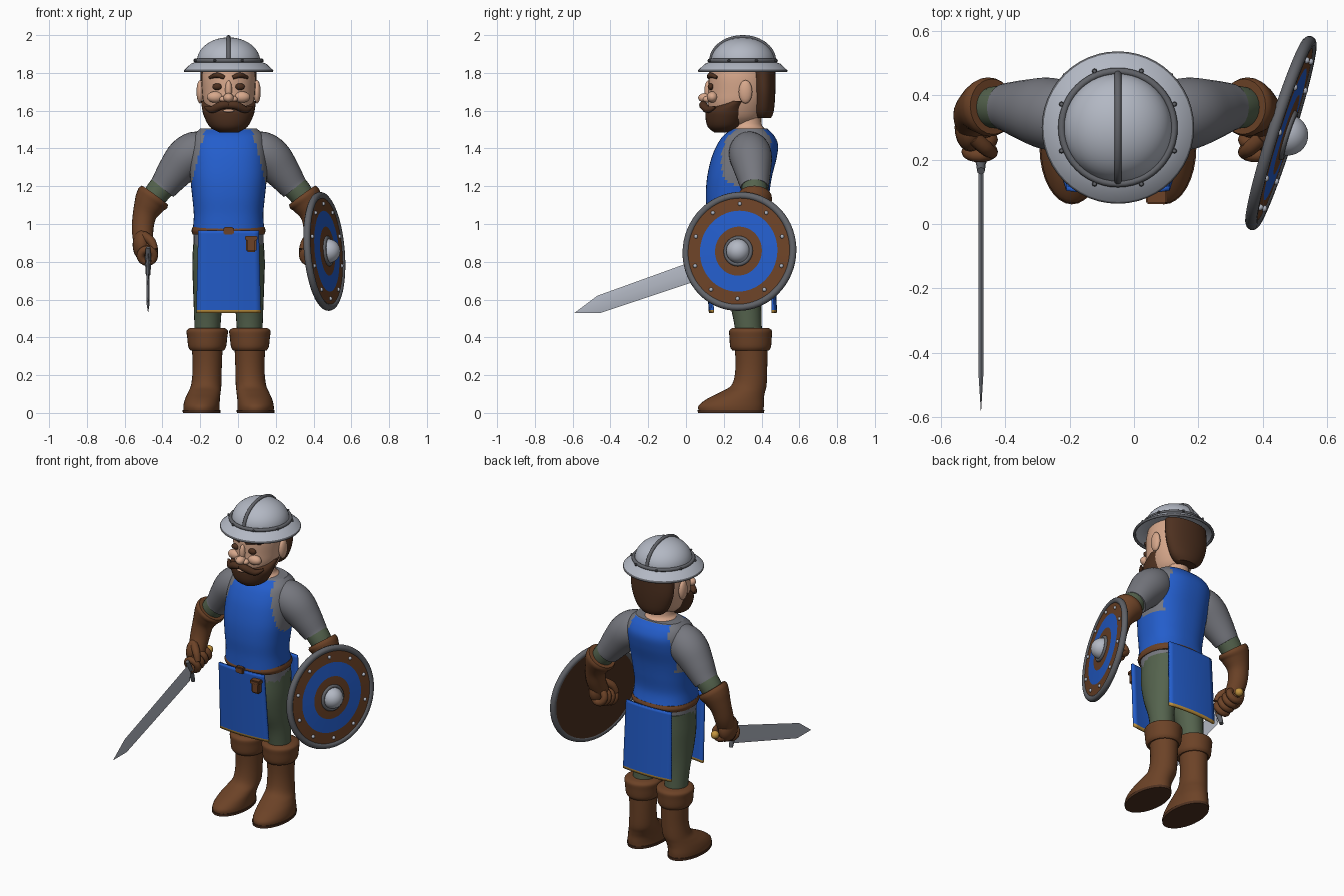
import bpy, bmesh
from math import sin, cos, pi, tau
from mathutils import Vector, Matrix

cube = bpy.data.objects.get("Cube")
if cube:
    bpy.data.objects.remove(cube)

CX = -.05   # centre line of the body
made = []


def material(name, r, g, b):
    m = bpy.data.materials.new(name)
    m.use_nodes = True
    m.diffuse_color = (r, g, b, 1)
    m.node_tree.nodes["Principled BSDF"].inputs["Base Color"].default_value = (r, g, b, 1)
    return m


BLUE = material("blue cloth", .017, .11, .6)
BROWN = material("brown leather", .15, .055, .02)
HAIR = material("dark brown", .075, .03, .014)
SKIN = material("skin", .68, .39, .26)
MAIL = material("grey mail", .18, .185, .21)
STEEL = material("pale steel", .45, .48, .55)
IRON = material("dark iron", .12, .125, .14)
GREEN = material("green cloth", .09, .125, .075)
GOLD = material("gold", .55, .3, .05)


def finish(name, bm, mats):
    bmesh.ops.recalc_face_normals(bm, faces=bm.faces[:])
    mesh = bpy.data.meshes.new(name)
    bm.to_mesh(mesh)
    bm.free()
    for m in mats:
        mesh.materials.append(m)
    ob = bpy.data.objects.new(name, mesh)
    bpy.context.collection.objects.link(ob)
    made.append(ob)
    return ob


def smooth_path(rows, k):
    """Catmull-Rom interpolation of equal-length rows."""
    out = []
    for i in range(len(rows) - 1):
        a, b, c, d = (rows[min(max(j, 0), len(rows) - 1)] for j in range(i - 1, i + 3))
        for s in range(k):
            t = s / k
            out.append([q + t * (r - p + t * (2*p - 5*q + 4*r - e + t * (3*(q - r) + e - p))) / 2
                        for p, q, r, e in zip(a, b, c, d)])
    return out + [list(rows[-1])]


def tube(name, pts, mat, n=24, k=4, flat=False, p=2, ref=(0, 1, 0), rule=None):
    """Loft of (super)ellipses; each point is x, y, z, radius a, radius b."""
    pts = smooth_path(pts, k)
    bm, rings = bmesh.new(), []
    for i, (x, y, z, a, b) in enumerate(pts):
        w = Vector(pts[min(i + 1, len(pts) - 1)][:3]) - Vector(pts[max(i - 1, 0)][:3])
        w = Vector((0, 0, 1)) if flat else w.normalized()
        u = Vector(ref).cross(w).normalized()
        v = w.cross(u)
        ring = []
        for j in range(n):
            c, s = cos(tau * j / n), sin(tau * j / n)
            c, s = (abs(c) ** (2/p) * (1 if c > 0 else -1), abs(s) ** (2/p) * (1 if s > 0 else -1))
            ring.append(bm.verts.new(Vector((x, y, z)) + u * a * c + v * b * s))
        rings.append(ring)
    for lo, hi in zip(rings, rings[1:]):
        for j in range(n):
            bm.faces.new((lo[j], lo[j - 1], hi[j - 1], hi[j]))
    bm.faces.new(rings[0])
    bm.faces.new(rings[-1])
    mats = mat if isinstance(mat, list) else [mat]
    if rule:
        for f in bm.faces:
            f.material_index = rule(f.calc_center_median())
    return finish(name, bm, mats)


def stack(name, rows, mat, **kw):
    """Horizontal slices given as z, half width, front y, back y."""
    return tube(name, [(CX, (f + b) / 2, z, h, (b - f) / 2) for z, h, f, b in rows], mat, flat=True, **kw)


def revolve(name, profile, mats, M, n=48):
    """Turn a radius/height profile about M's z axis, one material per segment."""
    bm = bmesh.new()
    rings = [[bm.verts.new(M @ Vector((r * cos(tau*j/n), r * sin(tau*j/n), h))) for j in range(n)]
             for r, h in profile]
    slots = list(dict.fromkeys(mats))
    for i, (lo, hi) in enumerate(zip(rings, rings[1:])):
        for j in range(n):
            f = bm.faces.new((lo[j - 1], lo[j], hi[j], hi[j - 1]))
            f.material_index = slots.index(mats[min(i, len(mats) - 1)])
    bmesh.ops.remove_doubles(bm, verts=bm.verts[:], dist=1e-5)
    return finish(name, bm, slots)


def hoop(name, R, r, h, mat, M, n=48):
    prof = [(R + r * cos(tau*i/10), h + r * sin(tau*i/10)) for i in range(11)]
    return revolve(name, prof, [mat], M, n)


def blob(name, loc, radii, mat, seg=20):
    bm = bmesh.new()
    M = Matrix.Translation(loc) @ Matrix.Diagonal((*radii, 1))
    bmesh.ops.create_uvsphere(bm, u_segments=seg, v_segments=seg // 2, radius=1, matrix=M)
    return finish(name, bm, [mat])


def box(name, loc, size, mat):
    bm = bmesh.new()
    bmesh.ops.create_cube(bm, size=1, matrix=Matrix.Translation(loc) @ Matrix.Diagonal((*size, 1)))
    bmesh.ops.bevel(bm, geom=bm.edges[:], offset=min(size) * .2, segments=2, affect='EDGES')
    return finish(name, bm, [mat])


# Torso: blue tabard over grey mail
def tabard(c):
    panel = .2 - .25 * max(c.z - 1.2, 0)
    return 0 if c.z < 1.2 or (abs(c.x - CX) < panel and abs(c.y - .34) > .06 and c.z < 1.502) else 1


stack("torso", [(.965, .19, .11, .45), (1.05, .184, .11, .43), (1.15, .193, .105, .44),
                (1.25, .203, .112, .455), (1.35, .205, .135, .48), (1.42, .2, .165, .487),
                (1.47, .185, .2, .465), (1.505, .15, .25, .43)], [BLUE, MAIL], n=64, k=6, p=2.4, rule=tabard)
stack("mail_hem", [(.87, .185, .14, .43), (.96, .186, .125, .435)], MAIL, p=2.4)
stack("belt", [(.945, .19, .115, .445), (.965, .196, .107, .453), (.985, .19, .115, .445)], BROWN, p=2.4, n=40)
stack("hips", [(.72, .14, .2, .4), (.8, .175, .16, .42), (.9, .18, .145, .425)], GREEN, p=2.4)
box("buckle", (CX, .095, .965), (.055, .03, .04), BROWN)
box("belt_pouch", (.07, .088, .89), (.055, .04, .075), BROWN)
box("pouch_flap", (.07, .084, .925), (.065, .045, .025), BROWN)

# Hanging cloth panels with a gold hem
for name, top, low, bow in (("front_skirt", .098, .128, .5), ("back_skirt", .458, .475, -.5)):
    bm = bmesh.new()
    bmesh.ops.create_grid(bm, x_segments=12, y_segments=28, size=.5)
    for f in bm.faces:
        f.material_index = 1 if f.calc_center_median().y < -.465 else 0
    for v in bm.verts:
        t, dx = v.co.y + .5, v.co.x * (.33 - .02 * v.co.y)
        v.co = (CX + dx, low + (top - low) * t + bow * dx * dx, .53 + .435 * t)
    mod = finish(name, bm, [BLUE, GOLD]).modifiers.new("thickness", 'SOLIDIFY')
    mod.thickness, mod.offset = .014, 0

# Neck and head
stack("neck", [(1.46, .13, .21, .42), (1.5, .1, .235, .42), (1.53, .075, .25, .4), (1.62, .072, .25, .4)], SKIN)
stack("head", [(1.53, .07, .16, .36), (1.57, .105, .13, .4), (1.64, .132, .115, .43), (1.7, .14, .118, .445),
               (1.78, .143, .12, .45), (1.85, .13, .13, .44)], SKIN, n=32)
stack("hair", [(1.56, .07, .37, .45), (1.6, .11, .355, .465), (1.7, .145, .35, .473), (1.82, .147, .34, .473)],
      HAIR, n=32)
stack("beard", [(1.485, .05, .15, .24), (1.515, .1, .115, .29), (1.57, .13, .103, .32), (1.61, .14, .115, .335),
                (1.65, .145, .21, .335)], HAIR, n=32)
blob("nose", (CX, .1, 1.668), (.028, .036, .025), SKIN)
blob("nose_bridge", (CX, .118, 1.71), (.018, .02, .05), SKIN)
blob("lower_lip", (CX, .102, 1.6), (.03, .012, .009), SKIN)

# Helmet
H = Matrix.Translation((CX, .3, 0))
dome = [(.168 * sin(i * pi / 24), 1.86 + .128 * cos(i * pi / 24)) for i in range(13)]
revolve("helmet", dome + [(.2, 1.848), (.235, 1.815), (.235, 1.807), (.2, 1.835), (.16, 1.84), (0, 1.84)], [STEEL], H)
hoop("helmet_band", .175, .011, 1.865, IRON, H)
hoop("brim_edge", .229, .008, 1.811, IRON, H)
tube("helmet_ridge", [(CX, .3 - .168 * cos(pi * i / 12), 1.862 + .128 * sin(pi * i / 12), .01, .011)
                      for i in range(13)], IRON, n=10, k=2, ref=(1, 0, 0))
for i in range(8):
    a = tau * (i + .5) / 8
    blob("helmet_rivet", (CX + .19 * cos(a), .3 + .19 * sin(a), 1.865), (.008,) * 3, IRON, 8)

# Paired parts
for s, side in ((-1, "right_"), (1, "left_")):
    def limb(name, rows, mat, **kw):
        tube(side + name, [(CX + s * r[0], r[1], r[2], r[3], r[-1]) for r in rows], mat, **kw)

    def bit(name, loc, radii, mat):
        blob(side + name, (CX + s * loc[0], *loc[1:]), radii, mat)

    bit("eye", (.06, .131, 1.727), (.026, .016, .018), HAIR)
    bit("cheek", (.07, .14, 1.672), (.045, .03, .03), SKIN)
    bit("nostril", (.028, .112, 1.66), (.02, .022, .017), SKIN)
    bit("ear", (.15, .315, 1.7), (.02, .036, .062), SKIN)
    limb("eyebrow", [(.022, .122, 1.775, .01), (.06, .13, 1.788, .014), (.1, .165, 1.775, .008)], HAIR, n=10)
    limb("moustache", [(0, .095, 1.63, .018), (.04, .092, 1.628, .022), (.09, .118, 1.605, .018),
                       (.125, .155, 1.62, .006)], HAIR, n=12)
    # Arm
    limb("sleeve", [(.1, .33, 1.4, .08), (.165, .335, 1.385, .108), (.225, .345, 1.345, .111),
                    (.285, .355, 1.275, .095), (.33, .362, 1.215, .08), (.35, .363, 1.19, .074)], MAIL, n=32)
    limb("undersleeve", [(.33, .362, 1.22, .068), (.37, .363, 1.175, .067), (.41, .362, 1.12, .06)], GREEN)
    limb("gauntlet", [(.39, .365, 1.152, .086), (.402, .364, 1.135, .092), (.42, .361, 1.105, .082),
                      (.445, .353, 1.045, .063), (.455, .335, .97, .057), (.45, .3, .89, .052)], BROWN)
    bit("palm", (.46, .3, .89), (.048, .075, .08), BROWN)
    for i in range(4):
        M = Matrix.Translation((CX + s * .43, .225 + .037 * i, .832 + .012 * i)) @ Matrix.Rotation(pi/2 + .33, 4, 'X')
        hoop(side + "finger", .036, .021, 0, BROWN, M, 16)
    limb("thumb", [(.45, .27, .94, .024), (.41, .235, .91, .023), (.39, .22, .865, .017)], BROWN, n=12)
    # Leg and boot
    limb("leg", [(.1, .29, .92, .085, .13), (.1, .29, .8, .092, .128), (.104, .3, .68, .085, .11),
                 (.11, .32, .55, .074, .08), (.112, .335, .4, .066, .068)], GREEN)
    limb("boot", [(.143, .238, .012, .096, .172), (.143, .24, .04, .096, .172), (.138, .262, .075, .092, .15),
                  (.128, .3, .11, .086, .118), (.118, .335, .15, .08, .092), (.113, .346, .24, .077, .084),
                  (.113, .345, .36, .082, .088)], BROWN, flat=True, n=32)
    limb("sole", [(.143, .238, 0, .099, .175), (.143, .238, .016, .101, .177)], HAIR, flat=True, n=32, k=1)
    limb("boot_cuff", [(.113, .342, .33, .088, .096), (.113, .342, .35, .1, .108), (.113, .342, .4, .106, .112),
                       (.113, .342, .435, .109, .113), (.113, .342, .45, .09, .095)], BROWN, flat=True, n=32)

# Sword in the right hand
X = -.476
bm = bmesh.new()
a, b, c, d, e = [bm.verts.new((X, y, z)) for y, z in
                 ((.19, .858), (-.47, .62), (-.59, .53), (-.45, .53), (.19, .743))]
for off in (-.008, .008):
    base, point = [bm.verts.new((X + off, y, z)) for y, z in ((.19, .8), (-.46, .575))]
    for face in ((a, b, point, base), (b, c, point), (c, d, point), (d, e, base, point)):
        bm.faces.new(face)
finish("sword_blade", bm, [STEEL])
tube("sword_guard", [(X, .225, .73, .012, .012), (X, .2, .803, .016, .016), (X, .165, .876, .012, .012)],
     IRON, n=12, ref=(1, 0, 0))
tube("sword_grip", [(X, .19, .8, .017, .017), (X, .375, .867, .015, .015)], BROWN, n=12)
blob("sword_pommel", (X, .385, .871), (.025,) * 3, GOLD)

# Round shield on the left arm
S = Matrix.Translation((.457, .283, .855)) @ Vector((.95, -.3, .08)).to_track_quat('Z', 'Y').to_matrix().to_4x4()
revolve("shield", [(0, -.015), (.3, -.015), (.3, .01), (.215, .014), (.13, .018), (.08, .02), (0, .02)],
        [HAIR, HAIR, BROWN, BLUE, BROWN, BROWN], S, 64)
hoop("shield_rim", .297, .019, 0, IRON, S, 64)
hoop("boss_ring", .07, .011, .022, IRON, S)
revolve("shield_boss", [(.064 * cos(i * pi / 16), .02 + .066 * sin(i * pi / 16)) for i in range(9)], [STEEL], S)
for i in range(10):
    a = tau * (i + .5) / 10
    blob("shield_stud", S @ Vector((.252 * cos(a), .252 * sin(a), .014)), (.011,) * 3, STEEL, 10)

# Smooth shading with crisp edges
bpy.ops.object.select_all(action='DESELECT')
for ob in made:
    ob.select_set(True)
bpy.context.view_layer.objects.active = made[0]
bpy.ops.object.shade_smooth_by_angle(angle=.7)
